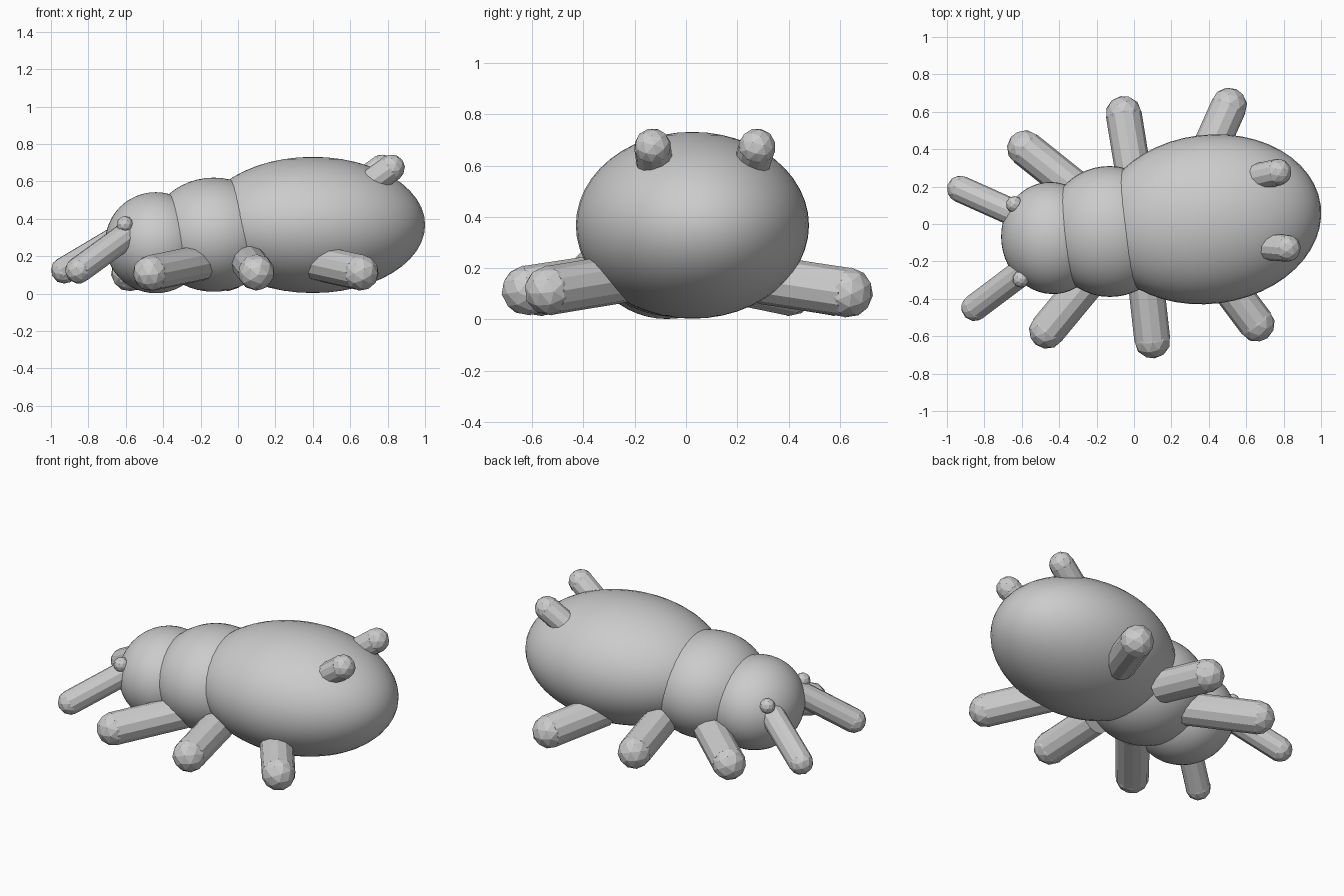
import bpy
from math import radians
from mathutils import Vector

cube = bpy.data.objects.get("Cube")
if cube:
    bpy.data.objects.remove(cube)

GREY = (0.6, 0.6, 0.6, 1)
grey = bpy.data.materials.new("plain grey")
grey.use_nodes = True
grey.diffuse_color = GREY
bsdf = grey.node_tree.nodes["Principled BSDF"]
bsdf.inputs["Base Color"].default_value = GREY
TURN = radians(7)  # the whole body is yawed slightly


def finish(name):
    ob = bpy.context.object
    ob.name = name
    ob.data.materials.append(grey)
    return ob


def body(name, centre, radii):
    """Smooth ellipsoid lying along the body axis."""
    bpy.ops.mesh.primitive_uv_sphere_add(segments=48, ring_count=24, location=centre, rotation=(0, 0, TURN))
    ob = finish(name)
    ob.scale = radii
    bpy.ops.object.shade_smooth()


def ball(name, centre, radius):
    """Faceted ball."""
    bpy.ops.mesh.primitive_ico_sphere_add(subdivisions=2, radius=radius, location=centre)
    return finish(name)


def limb(name, base, tip, radius):
    """Faceted rod with a ball at its tip."""
    base, tip = Vector(base), Vector(tip)
    axis = tip - base
    turn = axis.to_track_quat('Z', 'Y').to_euler()
    bpy.ops.mesh.primitive_cylinder_add(vertices=12, radius=radius * 0.98, depth=axis.length,
                                        location=(base + tip) / 2, rotation=turn)
    finish(name)
    ball(name + "_tip", tip, radius).rotation_euler = turn


# Body segments
body("abdomen", (0.4, 0.025, 0.367), (0.603, 0.452, 0.364))
body("thorax", (-0.13, -0.04, 0.315), (0.34, 0.35, 0.305))
body("head", (-0.44, -0.075, 0.272), (0.27, 0.3, 0.27))

# Legs
limb("right_front_leg", (-0.2, -0.25, 0.165), (-0.465, -0.57, 0.11), 0.098)
limb("right_middle_leg", (0.06, -0.28, 0.165), (0.098, -0.622, 0.113), 0.098)
limb("right_rear_leg", (0.42, -0.22, 0.165), (0.655, -0.533, 0.113), 0.098)
limb("left_front_leg", (-0.25, 0.14, 0.165), (-0.582, 0.405, 0.11), 0.098)
limb("left_middle_leg", (0, 0.25, 0.165), (-0.055, 0.588, 0.11), 0.098)
limb("left_rear_leg", (0.36, 0.3, 0.155), (0.508, 0.632, 0.105), 0.098)

# Antennae and eyes
limb("right_antenna", (-0.55, -0.22, 0.345), (-0.852, -0.447, 0.125), 0.073)
limb("left_antenna", (-0.6, 0.04, 0.32), (-0.928, 0.187, 0.125), 0.073)
ball("right_eye", (-0.605, -0.295, 0.37), 0.045)
ball("left_eye", (-0.64, 0.105, 0.37), 0.045)

# Tubes on the back of the abdomen
limb("right_tube", (0.7, -0.12, 0.585), (0.82, -0.13, 0.672), 0.073)
limb("left_tube", (0.65, 0.25, 0.585), (0.77, 0.277, 0.672), 0.073)
